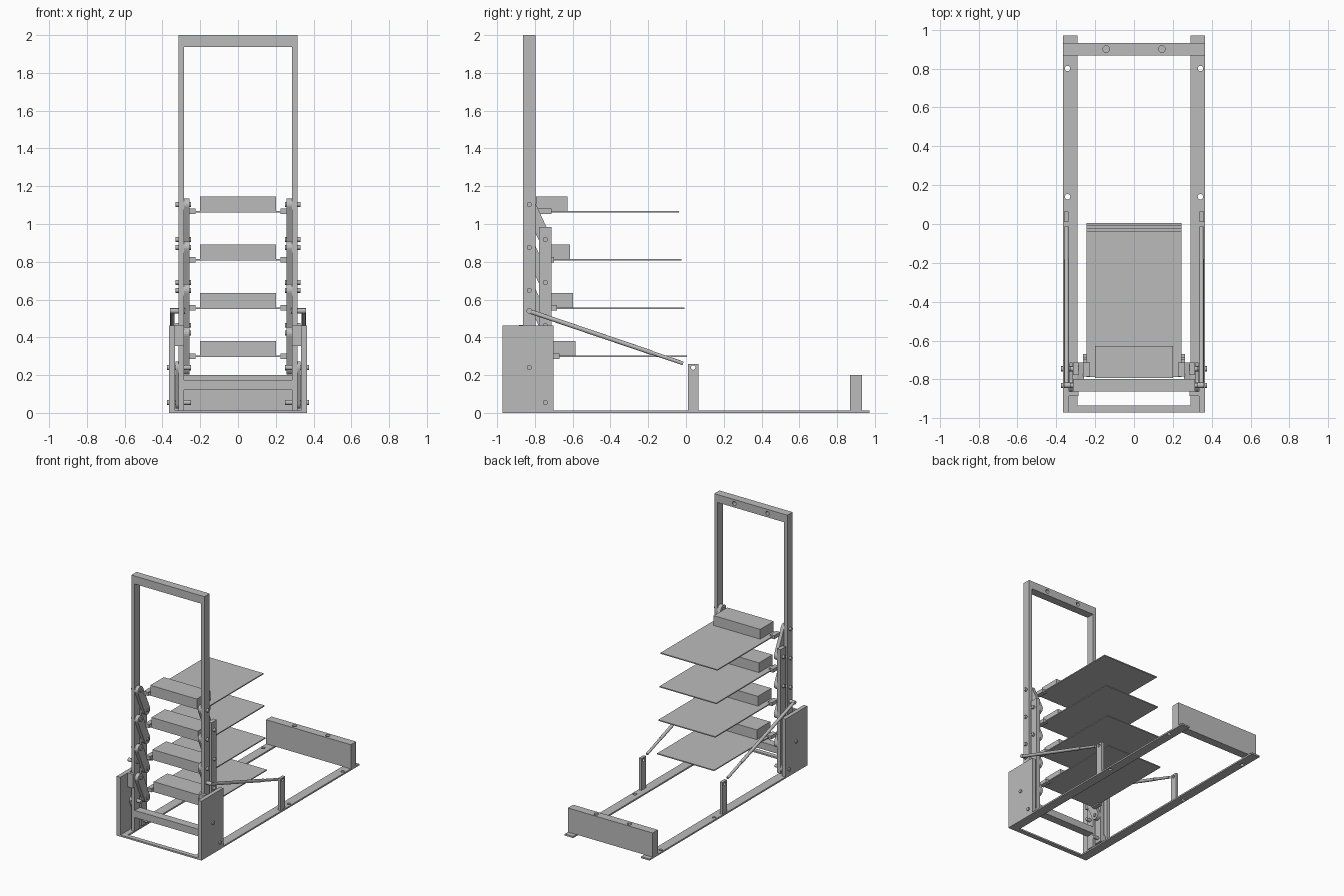
import bpy, math
from mathutils import Vector

default = bpy.data.objects.get("Cube")
if default:
    bpy.data.objects.remove(default, do_unlink=True)

steel = bpy.data.materials.new("grey_steel")
steel.use_nodes = True
GREY = (0.5, 0.5, 0.5, 1)
steel.diffuse_color = GREY
steel.node_tree.nodes["Principled BSDF"].inputs["Base Color"].default_value = GREY


def box(name, x, y, z):
    """Box from (min, max) pairs."""
    bpy.ops.mesh.primitive_cube_add(size=1, location=[sum(p) / 2 for p in (x, y, z)])
    ob = bpy.context.object
    ob.name = name
    ob.scale = [p[1] - p[0] for p in (x, y, z)]
    bpy.ops.object.transform_apply(location=False, rotation=False)
    ob.data.materials.append(steel)
    return ob


def rod(name, a, b, r, sides=20):
    """Cylinder between two points."""
    a, b = Vector(a), Vector(b)
    bpy.ops.mesh.primitive_cylinder_add(vertices=sides, radius=r, depth=(b - a).length,
                                        location=(a + b) / 2)
    ob = bpy.context.object
    ob.name = name
    ob.rotation_euler = (b - a).to_track_quat('Z', 'Y').to_euler()
    ob.data.materials.append(steel)
    bpy.ops.object.shade_smooth_by_angle()
    return ob


def drill(ob, a, b, r):
    """Cut a round hole from a to b."""
    cutter = rod("hole_cutter", a, b, r)
    cutter.hide_render = True
    mod = ob.modifiers.new("hole", 'BOOLEAN')
    mod.operation = 'DIFFERENCE'
    mod.solver = 'EXACT'
    mod.object = cutter
    bpy.context.view_layer.objects.active = ob
    bpy.ops.object.modifier_apply(modifier=mod.name)
    bpy.data.objects.remove(cutter, do_unlink=True)


def link(name, x, top, bottom, r=0.033, steps=10):
    """Round-ended flat bar in the YZ plane between two pivots."""
    top, bottom = Vector(top), Vector(bottom)
    d = top - bottom
    base = math.atan2(d.y, d.x) - math.pi / 2
    ring = []
    for centre, start in ((top, base), (bottom, base + math.pi)):
        for i in range(steps + 1):
            t = start + math.pi * i / steps
            ring.append((centre.x + r * math.cos(t), centre.y + r * math.sin(t)))
    n = len(ring)
    verts = [(px, y, z) for px in x for y, z in ring]
    faces = [list(range(n))[::-1], list(range(n, n * 2))]
    faces += [(i, (i + 1) % n, (i + 1) % n + n, i + n) for i in range(n)]
    mesh = bpy.data.meshes.new(name)
    mesh.from_pydata(verts, [], faces)
    mesh.materials.append(steel)
    ob = bpy.data.objects.new(name, mesh)
    bpy.context.collection.objects.link(ob)
    return ob


def span(s, a, b):
    """Mirrored x range."""
    return tuple(sorted((s * a, s * b)))


POST_Y, MOVER_Y = -0.83, -0.745      # pivot columns
DROP = 0.185                         # height lost along a link
UP = (-0.862, -0.798)                # upright depth

# Base frame and rear wall
box("base_front_bar", (-0.365, 0.365), (-0.971, -0.935), (0, 0.012))
wall = box("rear_wall", (-0.365, 0.365), (0.867, 0.932), (0.012, 0.2))
for s in (-1, 1):
    drill(wall, (s * 0.143, 0.9, 0.17), (s * 0.143, 0.9, 0.22), 0.017)

# Upright frame cross members
top_bar = box("upright_top_bar", (-0.315, 0.315), UP, (1.938, 2))
for s in (-1, 1):
    drill(top_bar, (s * 0.143, -0.83, 1.969), (s * 0.143, -0.78, 1.969), 0.015)
box("lower_cross_bar", (-0.286, 0.286), UP, (0.12, 0.175))

for s, side in ((-1, "right"), (1, "left")):
    # Base rail with bolt holes
    rail = box(side + "_base_rail", span(s, 0.292, 0.365), (-0.971, 0.971), (0, 0.012))
    for y in (0.14, 0.8):
        drill(rail, (s * 0.342, y, -0.05), (s * 0.342, y, 0.05), 0.014)

    # Uprights, side plate and its spacer
    box(side + "_upright", span(s, 0.286, 0.315), UP, (0.012, 1.938))
    box(side + "_moving_bar", span(s, 0.286, 0.315), (-0.778, -0.713), (0.02, 0.985))
    box(side + "_side_plate", span(s, 0.334, 0.365), (-0.971, -0.702), (0.012, 0.462))
    box(side + "_spacer", span(s, 0.286, 0.334), (-0.885, -0.862), (0.355, 0.465))

    # Swing links with pivot pins
    for i in range(4):
        z = 1.103 - i * 0.227
        link(f"{side}_link_{i}", span(s, 0.258, 0.286), (POST_Y, z), (MOVER_Y, z - DROP))
        rod(f"{side}_post_pin_{i}", (s * 0.25, POST_Y, z), (s * 0.33, POST_Y, z), 0.013)
        rod(f"{side}_mover_pin_{i}", (s * 0.25, MOVER_Y, z - DROP),
            (s * 0.33, MOVER_Y, z - DROP), 0.013)

    # Lowest link, bolted through the side plate
    link(side + "_drive_link", span(s, 0.316, 0.332), (POST_Y, 0.24), (MOVER_Y, 0.055))
    for y, z in ((POST_Y, 0.24), (MOVER_Y, 0.055)):
        rod(side + "_plate_bolt", (s * 0.25, y, z), (s * 0.375, y, z), 0.013)

    # Gas strut, its pivot bolt and rear post
    rod(side + "_strut_bolt", (s * 0.28, POST_Y, 0.54), (s * 0.36, POST_Y, 0.54), 0.014)
    rod(side + "_strut_tube", (s * 0.347, -0.82, 0.535), (s * 0.347, -0.18, 0.318), 0.012)
    rod(side + "_strut_rod", (s * 0.347, -0.18, 0.318), (s * 0.347, -0.015, 0.262), 0.010)
    post = box(side + "_strut_post", span(s, 0.338, 0.36), (0.01, 0.065), (0.012, 0.26))
    drill(post, (s * 0.3, 0.038, 0.24), (s * 0.4, 0.038, 0.24), 0.012)

# Shelves carried by the links
for i in range(4):
    z = 1.066 - i * 0.2555
    dy = i * 0.014
    box(f"shelf_{i}", (-0.245, 0.245), (-0.787 + dy, -0.037 + dy), (z - 0.004, z + 0.004))
    box(f"shelf_block_{i}", (-0.2, 0.2), (-0.793 + dy, -0.627 + dy), (z, z + 0.08))
    for s, side in ((-1, "right"), (1, "left")):
        box(f"{side}_shelf_bracket_{i}", span(s, 0.226, 0.262),
            (-0.785 + dy, -0.712 + dy), (z - 0.013, z + 0.015))
